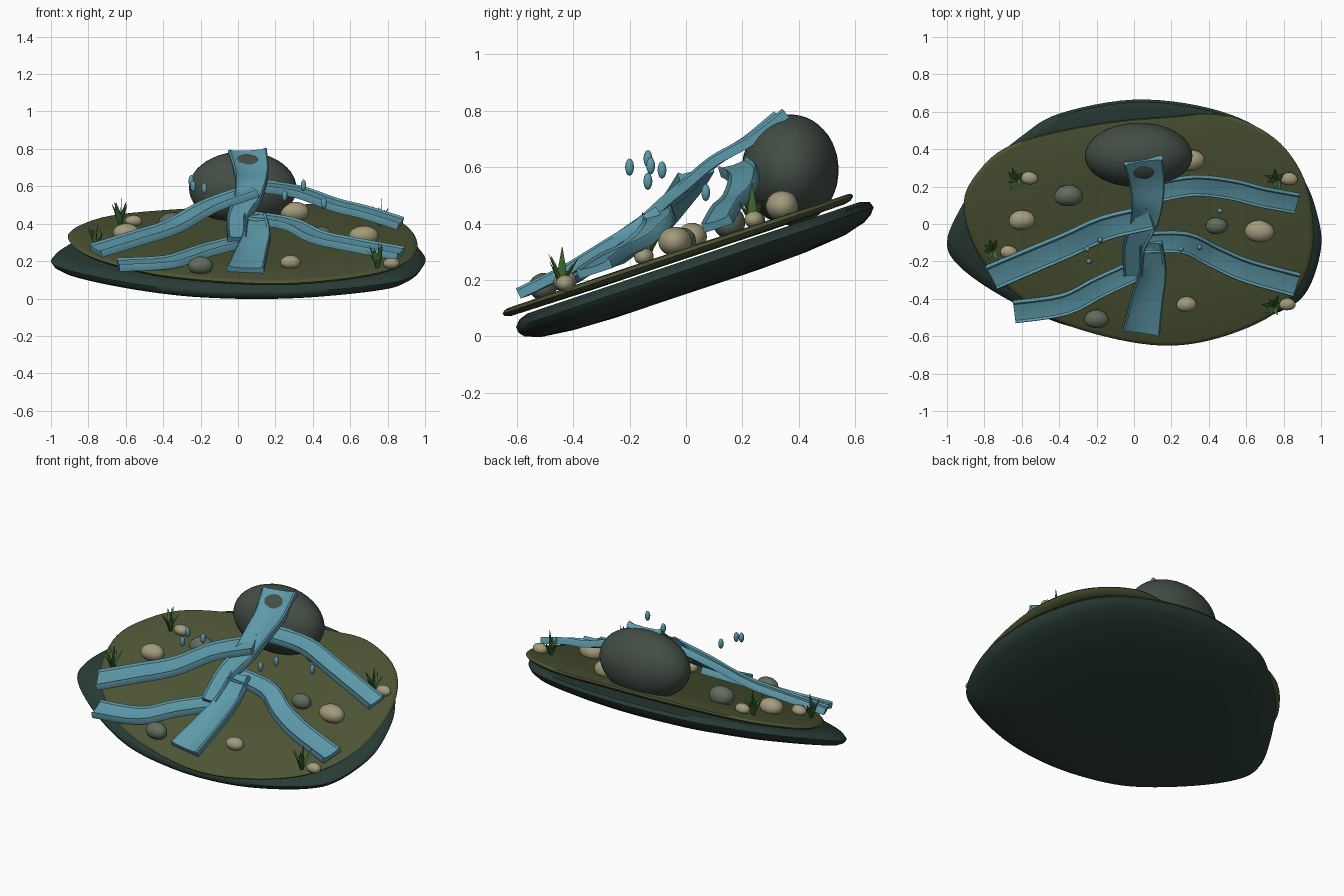
import bpy, bmesh, math, random
from mathutils import Vector

if "Cube" in bpy.data.objects:
    bpy.data.objects.remove(bpy.data.objects["Cube"])

random.seed(4)
SLOPE = 0.335
NORMAL = Vector((0, -SLOPE, 1)).normalized()

def ground(y):
    return 0.31 + SLOPE * y

def material(name, rgb):
    m = bpy.data.materials.new(name)
    m.diffuse_color = (*rgb, 1)
    m.use_nodes = True
    m.node_tree.nodes["Principled BSDF"].inputs["Base Color"].default_value = m.diffuse_color
    return m

EARTH = material("dark_earth", (0.022, 0.045, 0.035))
MOSS = material("moss", (0.075, 0.092, 0.035))
STONE = material("boulder_stone", (0.055, 0.075, 0.06))
WATER = material("water", (0.11, 0.32, 0.40))
PEBBLE = material("pale_pebble", (0.36, 0.33, 0.20))
GREY = material("grey_pebble", (0.12, 0.15, 0.11))
LEAF = material("leaf", (0.05, 0.14, 0.035))

def finish(name, bm, mat, angle=40):
    bmesh.ops.recalc_face_normals(bm, faces=bm.faces)
    me = bpy.data.meshes.new(name)
    bm.to_mesh(me)
    bm.free()
    ob = bpy.data.objects.new(name, me)
    bpy.context.collection.objects.link(ob)
    me.materials.append(mat)
    bpy.ops.object.select_all(action='DESELECT')
    ob.select_set(True)
    bpy.context.view_layer.objects.active = ob
    bpy.ops.object.shade_smooth_by_angle(angle=math.radians(angle))
    return ob

def spline(pts, steps, closed):
    pts = [Vector(p) for p in pts]
    n = len(pts)
    get = (lambda i: pts[i % n]) if closed else (lambda i: pts[max(0, min(n - 1, i))])
    out = []
    for i in range(n if closed else n - 1):
        a, b, c, d = (get(i + k) for k in (-1, 0, 1, 2))
        for s in range(steps):
            t = s / steps
            out.append(0.5 * (2 * b + (c - a) * t + (2 * a - 5 * b + 4 * c - d) * t * t
                              + (3 * b - a - 3 * c + d) * t ** 3))
    if not closed:
        out.append(pts[-1])
    return out

def bridge(bm, rings):
    n = len(rings[0])
    for a, b in zip(rings, rings[1:]):
        for i in range(n):
            j = (i + 1) % n
            bm.faces.new((a[i], a[j], b[j], b[i]))
    bm.faces.new(rings[0])
    bm.faces.new(rings[-1])

# Sloping slabs: an outline stacked as scaled rings
def slab(name, outline, rings, base, mat):
    bm = bmesh.new()
    loop = spline(outline, 6, True)
    c = sum(loop, Vector((0, 0))) / len(loop)
    made = []
    for s, dz in rings:
        pts = [c + (p - c) * s for p in loop]
        made.append([bm.verts.new((p.x, p.y, base + SLOPE * p.y + dz)) for p in pts])
    bridge(bm, made)
    return finish(name, bm, mat, 50)

slab("lower_slab", [(-1, -.1), (-.93, .08), (-.78, .31), (-.6, .47), (-.4, .59), (0, .665), (.4, .62),
                    (.7, .49), (.9, .25), (.98, .05), (1, -.13), (.93, -.35), (.8, -.46), (.5, -.56),
                    (.2, -.6), (-.1, -.59), (-.4, -.53), (-.7, -.39), (-.93, -.23)],
     [(.5, 0), (.93, 0), (.98, -.012), (1, -.035), (.985, -.058), (.95, -.078), (.85, -.1), (.65, -.114), (.4, -.12)],
     0.27, EARTH)
slab("moss_slab", [(-.91, .08), (-.84, .27), (-.64, .43), (-.2, .535), (.2, .575), (.48, .585), (.75, .46), (.91, .24),
                   (.96, -.05), (.91, -.29), (.75, -.48), (.45, -.61), (.15, -.65), (-.2, -.59), (-.5, -.47), (-.8, -.21)],
     [(.5, .004), (.97, .002), (.99, -.002), (1, -.012), (.985, -.024), (.95, -.03), (.5, -.034)],
     0.31, MOSS)

# Rounded stones
def rock(name, loc, size, mat, lump=0.05, sub=3):
    bm = bmesh.new()
    bmesh.ops.create_icosphere(bm, subdivisions=sub, radius=1)
    ph = random.uniform(0, 6)
    for v in bm.verts:
        k = 1 + lump * math.sin(2.3 * v.co.x + ph) * math.cos(2 * v.co.y - ph)
        v.co = Vector(loc) + Vector(v.co[i] * size[i] * k for i in range(3))
    return finish(name, bm, mat, 60)

rock("boulder", (.025, .367, .59), (.288, .172, .196), STONE, 0.015, 4)
for x, y, r in [(-.6, .02, .072), (.67, -.04, .079), (.28, -.43, .055), (.3, .34, .078),
                (-.56, .245, .046), (-.67, -.15, .046), (.83, .24, .046), (.82, -.43, .044)]:
    rock("pale_pebble", (x, y, ground(y) + r * .5), (r, r * .75, r * .68), PEBBLE)
for x, y, r in [(-.35, .15, .077), (.44, -.01, .06), (-.2, -.51, .066)]:
    rock("grey_pebble", (x, y, ground(y) + r * .55), (r, r * .75, r * .75), GREY)

# Water ribbons: a shallow channel section swept along a path, w0 to w1 wide
SECTION = [(-1, -.018), (-1, .014), (-.92, .022), (-.75, .012), (0, .008), (.75, .012), (.92, .022), (1, .014), (1, -.018)]
def stream(name, path, w0, w1):
    pts = spline(path, 4, False)
    bm = bmesh.new()
    rings = []
    for i, p in enumerate(pts):
        t = (pts[min(i + 1, len(pts) - 1)] - pts[max(i - 1, 0)]).normalized()
        side = t.cross(NORMAL).normalized()
        up = side.cross(t)
        w = (w0 + (w1 - w0) * i / (len(pts) - 1)) / 2
        rings.append([bm.verts.new(p + side * u * w + up * h) for u, h in SECTION])
    bridge(bm, rings)
    return finish(name, bm, WATER, 35)

stream("upper_main_stream", [(.05, .34, .785), (.07, .22, .69), (.07, .1, .62), (.05, 0, .53),
                             (0, -.12, .43), (-.005, -.27, .32)], .21, .1)
stream("lower_main_stream", [(.09, -.1, .44), (.1, -.25, .34), (.07, -.4, .245), (.04, -.58, .155)], .12, .2)
stream("upper_left_stream", [(.09, .035, .58), (-.15, -.02, .495), (-.35, -.11, .385), (-.55, -.195, .32), (-.76, -.285, .255)], .13, .14)
stream("lower_left_stream", [(.05, -.23, .315), (-.18, -.335, .255), (-.37, -.43, .195), (-.64, -.47, .18)], .11, .12)
stream("upper_right_stream", [(.12, .17, .6), (.32, .205, .57), (.52, .185, .50), (.68, .145, .46), (.87, .11, .40)], .11, .11)
stream("lower_right_stream", [(.04, -.1, .435), (.27, -.1, .40), (.42, -.17, .33), (.6, -.25, .29), (.87, -.325, .24)], .11, .13)

# Spray droplets
for p in [(-.25, -.135, .63), (-.18, -.085, .59), (-.24, -.2, .6), (.25, -.135, .55), (.35, -.125, .605), (.46, .07, .51)]:
    rock("droplet", p, (.015, .016, .031), WATER, 0, 2)

# Grass tufts: a ring of tapered, folded blades
def tuft(x, y):
    bm = bmesh.new()
    for k in range(7):
        a = k * math.tau / 7 + random.uniform(-.3, .3)
        lean = .01 if k == 0 else random.uniform(.045, .07)
        h = .165 if k == 0 else random.uniform(.09, .14)
        d, s = Vector((math.cos(a), math.sin(a), 0)), Vector((-math.sin(a), math.cos(a), 0))
        base = Vector((x, y, ground(y) - .005))
        rings = []
        for t, w in ((0, .008), (.45, .016), (.97, .001)):
            c = base + d * lean * t ** 1.5 + Vector((0, 0, h * t))
            rings.append([bm.verts.new(c + o) for o in (s * w, d * .006 * (1 - t), -s * w, -d * .004 * (1 - t))])
        bridge(bm, rings)
    return finish("grass_tuft", bm, LEAF, 30)

for x, y in [(-.63, .24), (-.76, -.14), (.76, .235), (.745, -.44)]:
    tuft(x, y)
